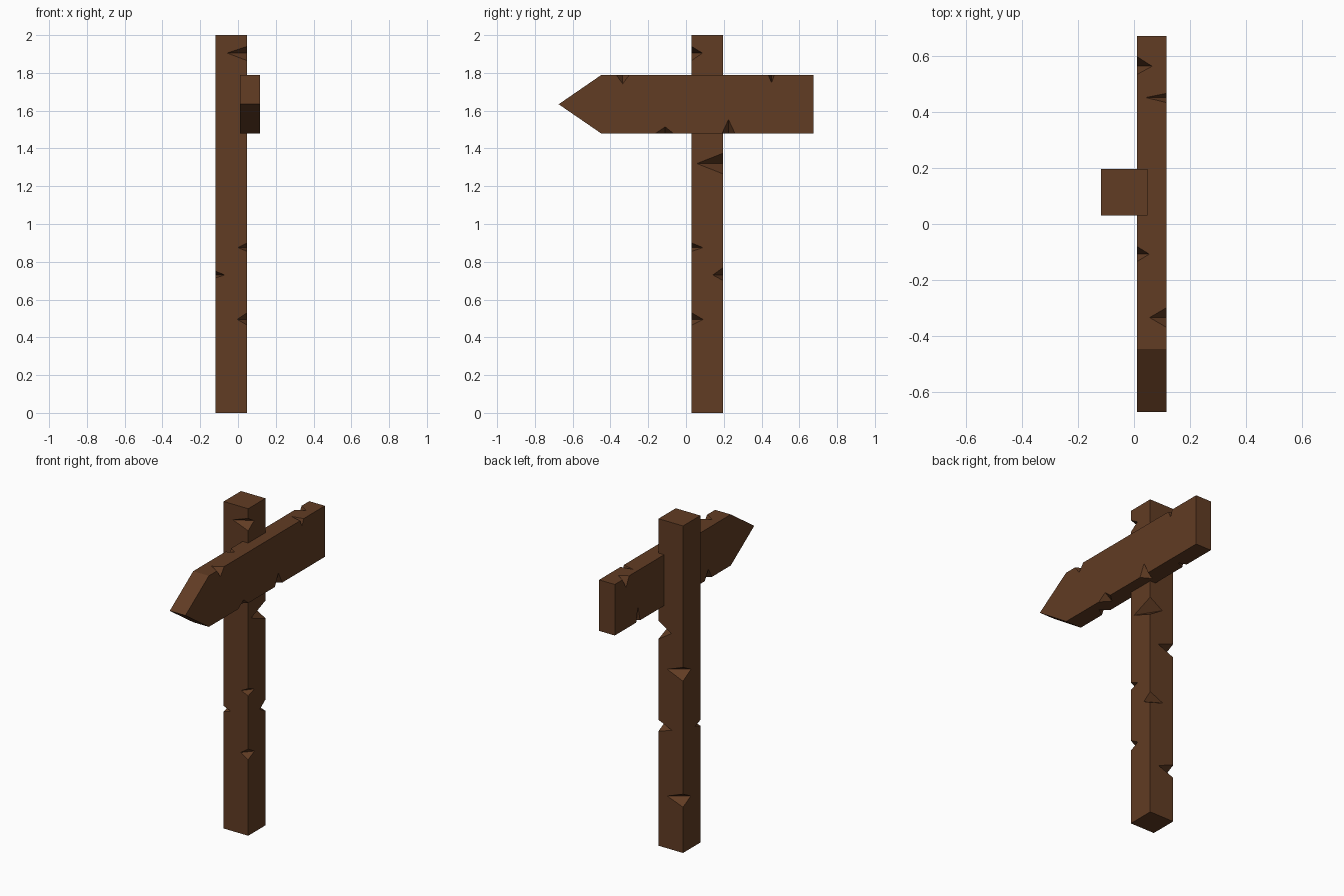
import bpy, bmesh
from mathutils import Vector

if "Cube" in bpy.data.objects:
    bpy.data.objects.remove(bpy.data.objects["Cube"])

wood = bpy.data.materials.new("brown_wood")
wood.diffuse_color = (0.12, 0.045, 0.017, 1)
wood.use_nodes = True
wood.node_tree.nodes["Principled BSDF"].inputs["Base Color"].default_value = wood.diffuse_color


def prism(name, outline, x0, x1):
    """Extrude a (y, z) outline along x."""
    bm = bmesh.new()
    face = bm.faces.new([bm.verts.new((x0, y, z)) for y, z in outline])
    ext = bmesh.ops.extrude_face_region(bm, geom=[face])
    moved = [v for v in ext["geom"] if isinstance(v, bmesh.types.BMVert)]
    bmesh.ops.translate(bm, vec=(x1 - x0, 0, 0), verts=moved)
    bmesh.ops.recalc_face_normals(bm, faces=bm.faces)
    return add_object(name, bm)


def add_object(name, bm):
    mesh = bpy.data.meshes.new(name)
    bm.to_mesh(mesh)
    bm.free()
    mesh.materials.append(wood)
    obj = bpy.data.objects.new(name, mesh)
    bpy.context.collection.objects.link(obj)
    return obj


def notch(bm, lo, hi, tip_a, tip_b):
    """Wedge chip on an edge, enlarged about its valley so it clears the faces."""
    mid = (Vector(tip_a) + Vector(tip_b)) / 2
    verts = [bm.verts.new(mid + (Vector(p) - mid) * 1.3) for p in (lo, hi, tip_a, tip_b)]
    faces = [bm.faces.new([verts[i] for i in f])
             for f in ((0, 1, 2), (0, 3, 1), (0, 2, 3), (1, 3, 2))]
    bmesh.ops.recalc_face_normals(bm, faces=faces)


def carve(obj, cutter_bm):
    cutter = add_object(obj.name + "_notch_cutter", cutter_bm)
    cutter.hide_render = True
    mod = obj.modifiers.new("notches", "BOOLEAN")
    mod.operation = "DIFFERENCE"
    mod.solver = "EXACT"
    mod.object = cutter
    graph = bpy.context.evaluated_depsgraph_get()
    carved = bpy.data.meshes.new_from_object(obj.evaluated_get(graph))
    obj.modifiers.clear()
    obj.data = carved
    bpy.data.objects.remove(cutter)


# Square post
X0, X1, Y0, Y1 = -0.118, 0.048, 0.03, 0.197
post = prism("post", [(Y0, 0), (Y1, 0), (Y1, 2), (Y0, 2)], X0, X1)

# Post chips: corner x, corner y, bottom, valley, top, depth in x, depth in y
cuts = bmesh.new()
for x, y, lo, mid, hi, dx, dy in [
    (X1, Y0, 1.865, 1.905, 1.94, 0.105, 0.057),
    (X1, Y0, 0.855, 0.875, 0.90, 0.048, 0.06),
    (X1, Y0, 0.465, 0.495, 0.53, 0.052, 0.06),
    (X1, Y1, 1.265, 1.32, 1.375, 0.087, 0.14),
    (X1, Y1, 0.70, 0.73, 0.77, 0.09, 0.055),
    (X0, Y1, 1.05, 1.095, 1.135, 0.107, 0.078),
    (X0, Y1, 0.28, 0.32, 0.36, 0.107, 0.075),
    (X0, Y0, 0.715, 0.73, 0.75, 0.048, 0.05),
]:
    sx = 1 if x == X0 else -1
    sy = 1 if y == Y0 else -1
    notch(cuts, (x, y, lo), (x, y, hi), (x + sx * dx, y, mid), (x, y + sy * dy, mid))
carve(post, cuts)

# Pointed arrow board
B0, B1, Z0, Z1 = 0.01, 0.116, 1.478, 1.79
board = prism("arrow_board", [(-0.674, 1.634), (-0.447, Z0), (0.674, Z0),
                              (0.674, Z1), (-0.447, Z1)], B0, B1)

# Board chips: edge x, edge z, start, valley, end, depth in x, depth in z
cuts = bmesh.new()
for x, z, lo, mid, hi, dx, dz in [
    (B0, Z1, 0.535, 0.565, 0.60, 0.055, 0.06),
    (B0, Z1, -0.135, -0.108, -0.08, 0.045, 0.05),
    (B1, Z1, 0.435, 0.453, 0.468, 0.075, 0.042),
    (B1, Z1, -0.37, -0.335, -0.30, 0.06, 0.048),
    (B1, Z0, -0.165, -0.11, -0.065, 0.05, 0.036),
    (B1, Z0, 0.19, 0.225, 0.26, 0.06, 0.075),
    (B0, Z0, 0.43, 0.45, 0.467, 0.05, 0.095),
    (B0, Z0, -0.265, -0.23, -0.195, 0.05, 0.06),
]:
    sx = 1 if x == B0 else -1
    sz = 1 if z == Z0 else -1
    notch(cuts, (x, lo, z), (x, hi, z), (x + sx * dx, mid, z), (x, mid, z + sz * dz))
carve(board, cuts)
